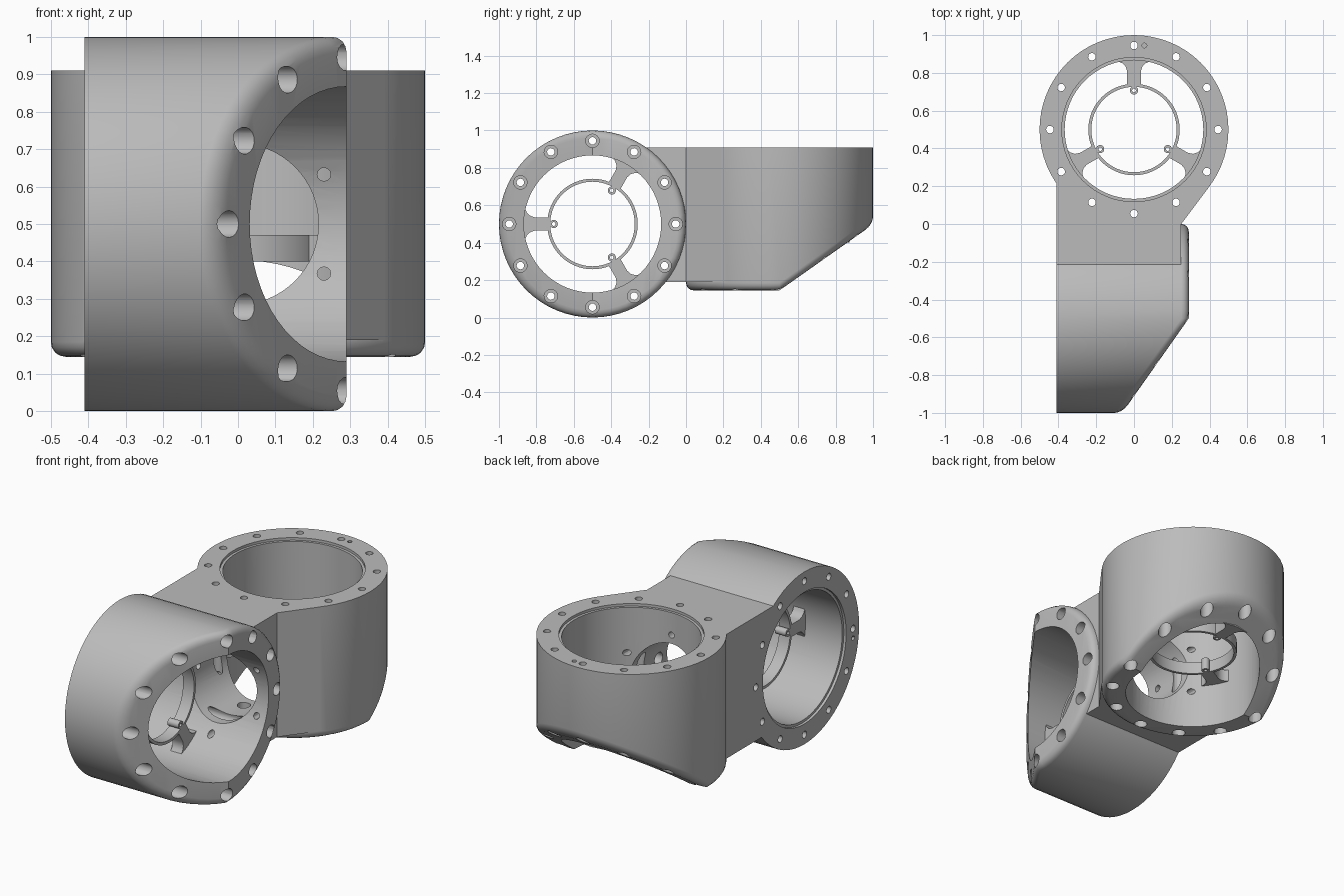
import bpy, bmesh
from math import cos, sin, pi, radians
from mathutils import Matrix, Vector

cube = bpy.data.objects.get("Cube")
if cube:
    bpy.data.objects.remove(cube)

grey = bpy.data.materials.new("plain_grey")
grey.use_nodes = True
tone = (0.5, 0.5, 0.5, 1)
grey.diffuse_color = tone
for node in grey.node_tree.nodes:
    if node.type == 'BSDF_PRINCIPLED':
        node.inputs["Base Color"].default_value = tone


def frame(origin, u, v, w):
    """Local axes: u toward the slanted side, w toward the rounded end."""
    m = Matrix((u, v, w)).transposed().to_4x4()
    m.translation = Vector(origin)
    return m


def loft(bm, rings, mat, closed=False):
    rows = [[bm.verts.new(mat @ Vector(p)) for p in ring] for ring in rings]
    n = len(rows[0])
    pairs = list(zip(rows, rows[1:])) + ([(rows[-1], rows[0])] if closed else [])
    for a, b in pairs:
        for i in range(n):
            j = (i + 1) % n
            bm.faces.new((a[i], a[j], b[j], b[i]))
    return rows


def circle(r, h, seg):
    return [(r * cos(2 * pi * i / seg), r * sin(2 * pi * i / seg), h) for i in range(seg)]


def lathe(bm, profile, mat, seg, closed=False):
    rows = loft(bm, [circle(r, h, seg) for r, h in profile], mat, closed)
    if not closed:
        bm.faces.new(rows[0][::-1])
        bm.faces.new(rows[-1])


def prism(bm, outline, low, high, mat):
    rows = loft(bm, [[(x, y, h) for x, y in outline] for h in (low, high)], mat)
    bm.faces.new(rows[0][::-1])
    bm.faces.new(rows[1])


def finish(name, bm):
    bmesh.ops.recalc_face_normals(bm, faces=bm.faces)
    mesh = bpy.data.meshes.new(name)
    bm.to_mesh(mesh)
    bm.free()
    mesh.materials.append(grey)
    obj = bpy.data.objects.new(name, mesh)
    bpy.context.collection.objects.link(obj)
    return obj


def smooth(obj):
    bpy.ops.object.select_all(action='DESELECT')
    obj.select_set(True)
    bpy.context.view_layer.objects.active = obj
    bpy.ops.object.shade_smooth_by_angle(angle=radians(30))


SEG, FLAT, EDGE = 64, -0.41, 0.04


def housing(name, mat, end):
    """Solid drum with a slanted half and a rounded rim at the open end."""
    def ring(r, drop):
        return [(x, y, end - 0.705 * max(0, x) - drop) for x, y, _ in circle(r, 0, SEG)]
    bm = bmesh.new()
    rings = [circle(0.5, FLAT, SEG)]
    for k in range(5):
        t = k * pi / 8
        rings.append(ring(0.5 - EDGE * (1 - cos(t)), EDGE * (1 - sin(t))))
    rows = loft(bm, rings, mat)
    bm.faces.new(rows[0][::-1])
    top, q = rows[-1], SEG // 4
    bm.faces.new(top[q:3 * q + 1])
    bm.faces.new(top[3 * q:] + top[:q + 1])
    bmesh.ops.triangulate(bm, faces=bm.faces)
    return finish(name, bm)


def cavity(name, mat):
    bm = bmesh.new()
    lathe(bm, [(0.382, -0.6), (0.382, -0.395), (0.367, -0.395), (0.367, 0.8)], mat, SEG)
    return finish(name, bm)


def rim_holes(name, mat):
    """Twelve counterbored screw holes and one small pin hole."""
    bm = bmesh.new()
    for i in range(12):
        m = mat @ Matrix.Rotation(i * pi / 6, 4, 'Z') @ Matrix.Translation((0.445, 0, 0))
        lathe(bm, [(0.02, -0.6), (0.02, -0.2), (0.036, -0.2), (0.036, 0.7)], m, 16)
    pin = mat @ Matrix.Translation((0.445, 0.055, 0))
    lathe(bm, [(0.013, -0.6), (0.013, -0.33)], pin, 12)
    return finish(name, bm)


def carrier(name, mat, low, high):
    """Inner ring held by three flared spokes, each with a screw eye."""
    bm = bmesh.new()
    lathe(bm, [(0.226, low), (0.242, low), (0.242, high), (0.226, high)], mat, SEG, True)
    half = [(0.236, 0.036), (0.31, 0.036), (0.335, 0.045), (0.352, 0.063), (0.362, 0.09)]
    outline = half + [(0.374, 0.0)] + [(x, -y) for x, y in reversed(half)]
    for i in range(3):
        m = mat @ Matrix.Rotation(i * 2 * pi / 3, 4, 'Z')
        prism(bm, outline, low, high, m)
        eye = m @ Matrix.Translation((0.207, 0, 0))
        lathe(bm, [(0.01, low), (0.022, low), (0.022, high), (0.01, high)], eye, 16, True)
    smooth(finish(name, bm))


side = frame((0, -0.5, 0.5), (0, -1, 0), (0, 0, -1), (1, 0, 0))
upright = frame((0, 0.5, 0.5), (0, 1, 0), (1, 0, 0), (0, 0, -1))
across = frame((0, 0, 0.5), (0, 0, -1), (-1, 0, 0), (0, 1, 0))

# Two drums joined by a web
body = housing("joint_housing", side, 0.29)
drum = housing("upright_drum", upright, 0.355)
bm = bmesh.new()
prism(bm, [(FLAT, 0.22), (FLAT, -0.35), (0.25, -0.35), (0.25, 0), (0.393, 0.19), (0.2, 0.5)],
      0.19, 0.91, Matrix.Identity(4))
web = finish("web", bm)

# Passage between the drums and its bolt holes
bm = bmesh.new()
lathe(bm, [(0.215, -0.26), (0.215, 0.26)], across, SEG)
passage = finish("passage", bm)
bm = bmesh.new()
for i in range(6):
    m = across @ Matrix.Rotation(i * pi / 3, 4, 'Z') @ Matrix.Translation((0.265, 0, 0))
    lathe(bm, [(0.018, -0.3), (0.018, 0.3)], m, 12)
bolts = finish("passage_bolts", bm)

cutters = [cavity("side_bore", side), cavity("upright_bore", upright), passage,
           rim_holes("side_holes", side), rim_holes("upright_holes", upright), bolts]
helpers = [(web, 'UNION'), (drum, 'UNION')] + [(c, 'DIFFERENCE') for c in cutters]
for obj, operation in helpers:
    obj.hide_render = True
    mod = body.modifiers.new(obj.name, 'BOOLEAN')
    mod.operation, mod.object, mod.solver = operation, obj, 'EXACT'

# Bake the cuts and drop the helpers
graph = bpy.context.evaluated_depsgraph_get()
graph.update()
baked = bpy.data.meshes.new_from_object(body.evaluated_get(graph))
body.modifiers.clear()
body.data = baked
for obj, _ in helpers:
    bpy.data.objects.remove(obj)
smooth(body)

# Spoked carriers inside each bore
carrier("side_carrier", side, -0.16, -0.09)
carrier("upright_carrier", upright, 0.03, 0.10)
